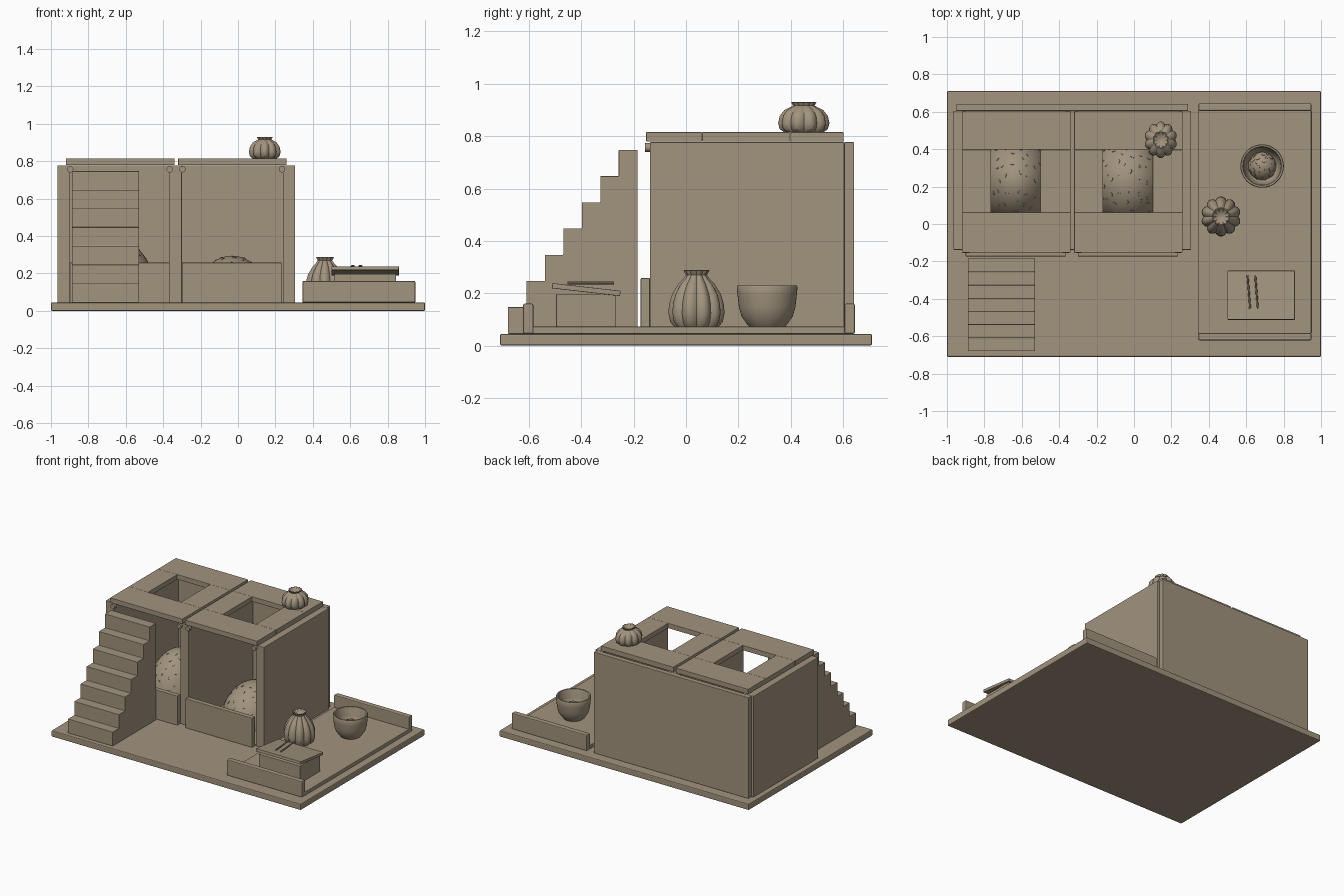
import bpy, bmesh, math, random
from mathutils import Matrix, Vector

random.seed(4)
if "Cube" in bpy.data.objects:
    bpy.data.objects.remove(bpy.data.objects["Cube"], do_unlink=True)

CLAY = (0.36, 0.295, 0.21, 1)
mat = bpy.data.materials.new("warm clay")
mat.use_nodes = True
mat.diffuse_color = CLAY
bsdf = mat.node_tree.nodes["Principled BSDF"]
bsdf.inputs["Base Color"].default_value = CLAY
bsdf.inputs["Roughness"].default_value = 0.8


def finish(name, bm, smooth=False, bevel=0):
    bmesh.ops.recalc_face_normals(bm, faces=bm.faces)
    me = bpy.data.meshes.new(name)
    bm.to_mesh(me)
    bm.free()
    me.materials.append(mat)
    ob = bpy.data.objects.new(name, me)
    bpy.context.collection.objects.link(ob)
    if bevel:
        mod = ob.modifiers.new("soft edge", "BEVEL")
        mod.width = bevel
        mod.segments = 2
    if smooth:
        bpy.ops.object.select_all(action="DESELECT")
        bpy.context.view_layer.objects.active = ob
        ob.select_set(True)
        bpy.ops.object.shade_smooth_by_angle(angle=math.radians(40))
    return ob


def box(name, x, y, z, bevel=0.003, tilt=0):
    """Box from ranges along each axis, optionally tilted about x."""
    bm = bmesh.new()
    bmesh.ops.create_cube(bm, size=1)
    size = [b - a for a, b in (x, y, z)]
    bmesh.ops.scale(bm, vec=size, verts=bm.verts)
    ob = finish(name, bm, bevel=bevel)
    ob.location = [(a + b) / 2 for a, b in (x, y, z)]
    ob.rotation_euler.x = tilt
    return ob


def lathe(name, profile, center, seg=48, lobes=0, depth=0.0):
    """Turned shape; lobes adds rounded pleats around the side."""
    bm = bmesh.new()
    rings = []
    for r, z in profile:
        ring = []
        for i in range(seg):
            a = math.tau * i / seg
            k = 1 - depth * (1 - abs(math.sin(lobes * a / 2))) if lobes else 1
            ring.append(bm.verts.new((r * k * math.cos(a), r * k * math.sin(a), z)))
        rings.append(ring)
    for lo, hi in zip(rings, rings[1:]):
        for i in range(seg):
            j = (i + 1) % seg
            bm.faces.new((lo[i], lo[j], hi[j], hi[i]))
    bmesh.ops.remove_doubles(bm, verts=bm.verts, dist=1e-5)
    ob = finish(name, bm, smooth=True)
    ob.location = center
    return ob


def mound(name, center, radii, count):
    """Half ellipsoid with scattered seeds lying on its surface."""
    steps = [math.pi / 2 * i / 14 for i in range(15)]
    ob = lathe(name, [(math.cos(t), math.sin(t)) for t in steps], center)
    ob.scale = radii
    bm = bmesh.new()
    for n in range(count):
        up = 0.12 + 0.86 * (n + 0.5) / count
        a = n * 2.39996 + random.uniform(-0.2, 0.2)
        flat = math.sqrt(1 - up * up)
        unit = Vector((flat * math.cos(a), flat * math.sin(a), up))
        pos = Vector(u * r for u, r in zip(unit, radii))
        normal = Vector(u / r for u, r in zip(unit, radii)).normalized()
        turn = normal.to_track_quat("Z", "Y").to_matrix().to_4x4()
        spin = Matrix.Rotation(random.uniform(0, math.tau), 4, "Z")
        shape = Matrix.Diagonal((0.013, 0.006, 0.004, 1))
        bmesh.ops.create_icosphere(bm, subdivisions=1, radius=1,
                                   matrix=Matrix.Translation(pos) @ turn @ spin @ shape)
    finish(name + "_seeds", bm, smooth=True).location = center


def rod(name, start, end, radius, seg=16):
    bm = bmesh.new()
    a, b = Vector(start), Vector(end)
    turn = (b - a).to_track_quat("Z", "Y").to_matrix().to_4x4()
    bmesh.ops.create_cone(bm, cap_ends=True, segments=seg, radius1=radius, radius2=radius,
                          depth=(b - a).length, matrix=Matrix.Translation((a + b) / 2) @ turn)
    finish(name, bm, smooth=True)


# Ground slab and walls
G = 0.045
box("base_slab", (-1, 1), (-0.71, 0.71), (0, G), 0.006)
for name, x in (("right_wall", (-0.965, -0.9)), ("middle_wall", (-0.367, -0.3)),
                ("left_wall", (0.24, 0.305))):
    box(name, x, (-0.138, 0.605), (G, 0.777))
box("back_wall", (-0.95, 0.29), (0.605, 0.642), (G, 0.777))

# Two bays: low front board, pegs, framed roof with a square opening, seeded mound
for side, x0, height in (("right", -0.92, 0.33), ("left", -0.32, 0.25)):
    x1 = x0 + 0.58
    box(side + "_front_board", (x0 + 0.02, x1 - 0.025), (-0.173, -0.138), (G, 0.258))
    for k, x in enumerate((x0 + 0.023, x1 - 0.025)):
        rod(f"{side}_peg_{k}", (x, -0.156, 0.757), (x, -0.13, 0.757), 0.017)
    roof = (0.779, 0.815)
    box(side + "_roof_front", (x0, x1), (-0.152, 0.062), roof, 0.002)
    box(side + "_roof_back", (x0, x1), (0.397, 0.602), roof, 0.002)
    box(side + "_roof_side_a", (x0, x0 + 0.155), (0.062, 0.397), roof, 0.002)
    box(side + "_roof_side_b", (x0 + 0.42, x1), (0.062, 0.397), roof, 0.002)
    mound(side + "_mound", (x0 + 0.288, 0.23, G), (0.2, 0.24, height), 80)

# Solid staircase from a stepped side profile
outline = [(-0.185, G), (-0.68, G)]
for i in range(7):
    y, z = -0.68 + i * 0.0705, 0.147 + i * 0.1
    outline += [(y, z), (y + 0.0705, z)]
outline[-1] = (-0.185, outline[-1][1])
bm = bmesh.new()
face = bm.faces.new([bm.verts.new((-0.887, y, z)) for y, z in outline])
ext = bmesh.ops.extrude_face_region(bm, geom=[face])
moved = [v for v in ext["geom"] if isinstance(v, bmesh.types.BMVert)]
bmesh.ops.translate(bm, vec=(0.358, 0, 0), verts=moved)
finish("staircase", bm, bevel=0.002)

# Serving tray with raised ends
TRAY = 0.072
box("tray_floor", (0.345, 0.948), (-0.585, 0.607), (G, TRAY))
box("tray_front_end", (0.345, 0.948), (-0.622, -0.583), (G, 0.16), 0.006)
box("tray_back_end", (0.345, 0.948), (0.605, 0.645), (G, 0.16), 0.006)

# Small box with tilted lid and two sticks
box("small_box", (0.515, 0.845), (-0.496, -0.267), (TRAY, 0.197), 0.002)
box("small_box_lid", (0.5, 0.86), (-0.512, -0.25), (0.204, 0.224), 0.002, math.radians(-6.5))
for k, x in enumerate((0.607, 0.648)):
    rod(f"stick_{k}", (x, -0.275, 0.239), (x + 0.014, -0.453, 0.239), 0.005, 8)

# Bowl with a seeded filling
bowl = [(0, 0), (0.068, 0), (0.077, 0.01), (0.098, 0.04), (0.108, 0.075), (0.113, 0.12),
        (0.116, 0.152), (0.113, 0.158), (0.104, 0.157), (0.1, 0.148), (0.095, 0.1),
        (0.08, 0.055), (0.05, 0.035), (0, 0.03)]
lathe("bowl", bowl, (0.685, 0.31, TRAY))
mound("bowl_filling", (0.685, 0.31, TRAY + 0.035), (0.076, 0.076, 0.075), 34)

# Pleated bundles with gathered necks
tall = [(0, 0), (0.085, 0), (0.1, 0.018), (0.107, 0.05), (0.105, 0.085), (0.093, 0.125),
        (0.07, 0.162), (0.048, 0.186), (0.04, 0.198), (0.05, 0.215), (0.044, 0.217),
        (0.028, 0.2), (0, 0.192)]
squat = [(0, 0), (0.075, 0), (0.092, 0.012), (0.098, 0.035), (0.092, 0.062), (0.075, 0.084),
         (0.05, 0.097), (0.041, 0.102), (0.049, 0.114), (0.043, 0.115), (0.026, 0.103), (0, 0.098)]
lathe("tall_bundle", tall, (0.465, 0.04, TRAY), 120, 10, 0.13)
lathe("squat_bundle", squat, (0.143, 0.45, 0.815), 120, 10, 0.13).scale.x = 0.9
